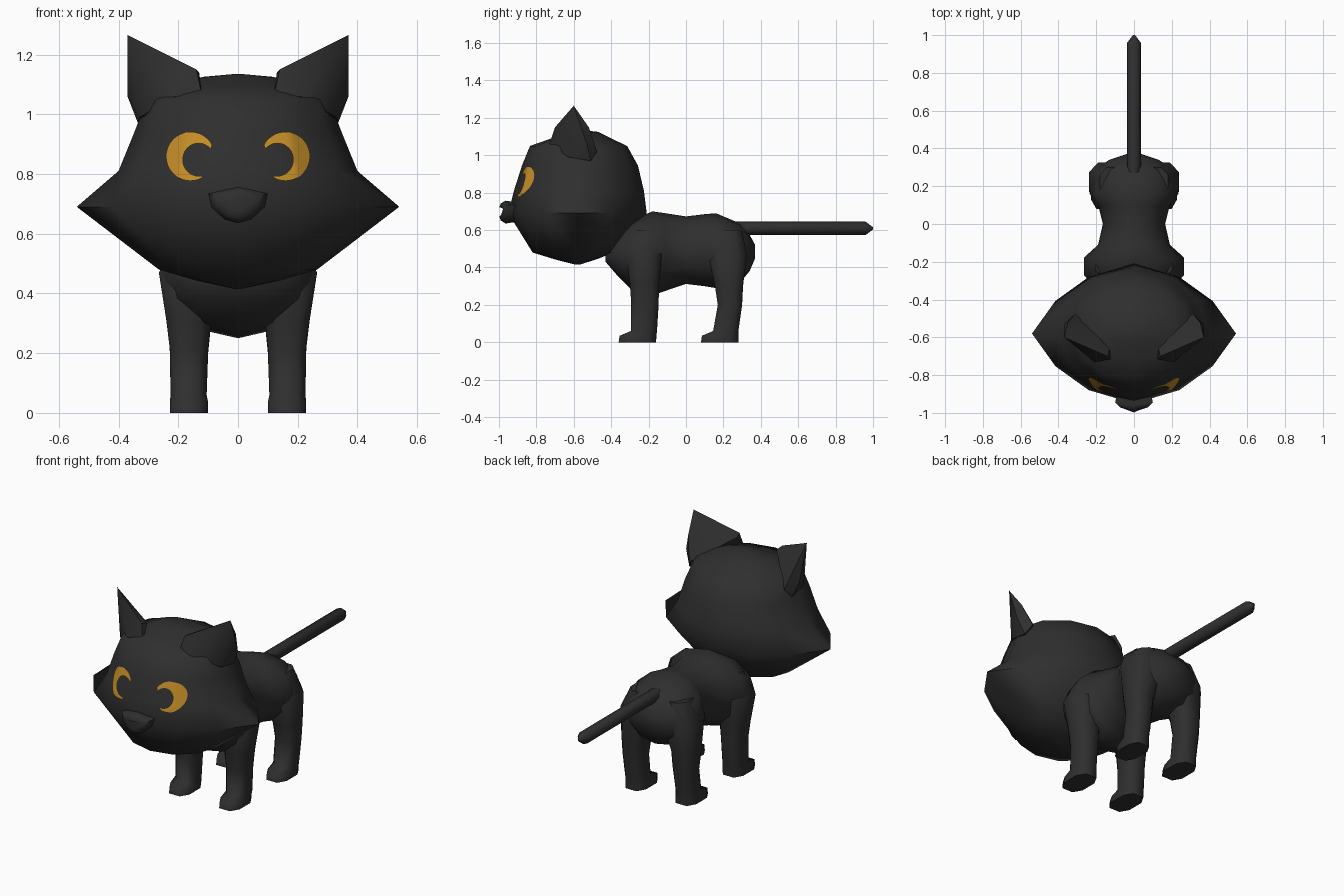
import bpy, bmesh, math
from mathutils import Vector
from mathutils.bvhtree import BVHTree

if "Cube" in bpy.data.objects:
    bpy.data.objects.remove(bpy.data.objects["Cube"])


def material(name, rgb):
    m = bpy.data.materials.new(name)
    m.diffuse_color = (*rgb, 1)
    m.use_nodes = True
    m.node_tree.nodes["Principled BSDF"].inputs["Base Color"].default_value = m.diffuse_color
    return m


FUR = material("charcoal fur", (0.028, 0.028, 0.028))
AMBER = material("amber eye", (0.56, 0.27, 0.02))


def finish(name, bm, mat, mirror=False, angle=60, closed=True):
    if closed:
        bmesh.ops.recalc_face_normals(bm, faces=bm.faces)
    me = bpy.data.meshes.new(name)
    bm.to_mesh(me)
    bm.free()
    me.materials.append(mat)
    ob = bpy.data.objects.new(name, me)
    bpy.context.collection.objects.link(ob)
    if mirror:
        mod = ob.modifiers.new("mirror", 'MIRROR')
        mod.use_mirror_merge = False
    bpy.ops.object.select_all(action='DESELECT')
    ob.select_set(True)
    bpy.context.view_layer.objects.active = ob
    bpy.ops.object.shade_smooth_by_angle(angle=math.radians(angle))
    return ob


def loft(name, rings, mat=FUR, mirror=False, angle=60):
    """Skin a list of closed rings and cap both ends."""
    bm = bmesh.new()
    vs = [[bm.verts.new(p) for p in r] for r in rings]
    n = len(rings[0])
    for a, b in zip(vs, vs[1:]):
        for i in range(n):
            j = (i + 1) % n
            bm.faces.new((a[i], a[j], b[j], b[i]))
    bm.faces.new(vs[0])
    bm.faces.new(vs[-1])
    return finish(name, bm, mat, mirror, angle)


# Head: stacked 12-sided rings, angular at the cheeks (z, half width, front, back, roundness)
HEAD = [(0.415, 0.01, -0.59, -0.57, 1), (0.443, 0.14, -0.70, -0.48, 1),
        (0.48, 0.265, -0.82, -0.385, 1), (0.69, 0.54, -0.95, -0.21, 0),
        (0.81, 0.40, -0.92, -0.225, 0.8), (0.945, 0.345, -0.877, -0.257, 1),
        (1.05, 0.305, -0.834, -0.315, 1), (1.09, 0.21, -0.72, -0.40, 1),
        (1.125, 0.12, -0.64, -0.47, 1), (1.135, 0.01, -0.58, -0.56, 1)]


def head_ring(z, w, yf, yb, r):
    cy = (yf + yb) / 2
    if w > 0.2:
        cy = -0.58
    pts = []
    for i in range(12):
        a = math.tau * i / 12
        s, c = math.sin(a), math.cos(a)
        k = 1 - 0.11 * (1 - r) * (abs(s * c) > 0.1)
        d = (yb - cy) if c > 0 else (cy - yf)
        pts.append((w * s * k, cy + d * c * (1 - (1 - k) * 0.6), z))
    return pts


head = loft("head", [head_ring(*r) for r in HEAD], angle=70)

# Eyes: thin crescents laid on the face
face = BVHTree.FromPolygons([v.co for v in head.data.vertices],
                            [p.vertices for p in head.data.polygons])


def on_face(x, z):
    hit = face.ray_cast(Vector((x, -2, z)), Vector((0, 1, 0)))[0]
    return (x, hit.y - 0.006, z)


bm = bmesh.new()
rows = []
for i in range(29):
    t = i / 28
    ao = math.radians(152 + (-118 - 152) * t)
    ai = math.radians(140 + (-104 - 140) * t)
    outer = Vector((0.159 + 0.082 * math.cos(ao), 0.859 + 0.082 * math.sin(ao)))
    inner = Vector((0.132 + 0.053 * math.cos(ai), 0.848 + 0.055 * math.sin(ai)))
    rows.append([bm.verts.new(on_face(*inner.lerp(outer, k / 4))) for k in range(5)])
for a, b in zip(rows, rows[1:]):
    for k in range(4):
        bm.faces.new((a[k], b[k], b[k + 1], a[k + 1]))
bm.normal_update()
if sum(f.normal.y for f in bm.faces) > 0:
    bmesh.ops.reverse_faces(bm, faces=bm.faces)
finish("crescent_eye", bm, AMBER, mirror=True, closed=False)

# Nose: shield outline lofted forward
SHIELD = [(0, 0.757), (0.1, 0.735), (0.09, 0.69), (0.045, 0.648),
          (0, 0.635), (-0.045, 0.648), (-0.09, 0.69), (-0.1, 0.735)]
loft("nose", [[(x * s, y + abs(x) * 0.2, 0.7 + (z - 0.7) * s) for x, z in SHIELD]
              for y, s in ((-0.90, 0.85), (-0.965, 1.0), (-0.99, 0.75), (-0.998, 0.4))])

# Ears: chunky tilted wedges
bm = bmesh.new()
for p in [(0.37, -0.60, 1.265), (0.14, -0.70, 1.15), (0.13, -0.66, 1.14),
          (0.12, -0.72, 1.06), (0.21, -0.73, 1.06), (0.33, -0.63, 0.99),
          (0.37, -0.53, 1.06), (0.335, -0.51, 0.97), (0.31, -0.475, 1.02),
          (0.35, -0.52, 1.15)]:
    bm.verts.new(p)
bmesh.ops.convex_hull(bm, input=bm.verts)
finish("ear", bm, FUR, mirror=True, angle=40)

# Body: upright rings along y (y, half width, bottom, top)
BODY = [(-0.43, 0.05, 0.43, 0.49), (-0.37, 0.18, 0.36, 0.56),
        (-0.29, 0.25, 0.28, 0.65), (-0.18, 0.262, 0.25, 0.70),
        (-0.11, 0.19, 0.275, 0.69), (0, 0.165, 0.312, 0.673),
        (0.10, 0.19, 0.30, 0.685), (0.16, 0.235, 0.29, 0.69),
        (0.29, 0.21, 0.32, 0.635), (0.34, 0.13, 0.38, 0.575),
        (0.37, 0.04, 0.45, 0.52)]
loft("body", [[(w * math.sin(math.tau * i / 12), y,
                (b + t) / 2 + (t - b) / 2 * math.cos(math.tau * i / 12))
               for i in range(12)] for y, w, b, t in BODY], angle=70)


# Legs: chamfered boxes lofted upward (z, inner x, outer x, front y, back y)
def leg_ring(z, x0, x1, y0, y1):
    cx, cy, hx, hy = (x0 + x1) / 2, (y0 + y1) / 2, (x1 - x0) / 2, (y1 - y0) / 2
    out = [(1, .5), (.55, 1), (-.55, 1), (-1, .5), (-1, -.5), (-.55, -1), (.55, -1), (1, -.5)]
    return [(cx + hx * u, cy + hy * v, z) for u, v in out]


FRONT = [(0, 0.10, 0.228, -0.36, -0.16), (0.035, 0.10, 0.228, -0.355, -0.158),
         (0.06, 0.105, 0.226, -0.295, -0.155), (0.21, 0.10, 0.228, -0.293, -0.146),
         (0.31, 0.09, 0.24, -0.30, -0.145), (0.47, 0.03, 0.265, -0.32, -0.13),
         (0.60, 0.02, 0.20, -0.28, -0.15)]
REAR = [(0, 0.10, 0.228, 0.08, 0.28), (0.035, 0.10, 0.228, 0.085, 0.28),
        (0.06, 0.105, 0.226, 0.145, 0.28), (0.20, 0.10, 0.228, 0.17, 0.30),
        (0.30, 0.09, 0.235, 0.155, 0.305), (0.47, 0.03, 0.238, 0.12, 0.325),
        (0.60, 0.02, 0.18, 0.14, 0.30)]
for name, rings in (("front_leg", FRONT), ("rear_leg", REAR)):
    loft(name, [leg_ring(*r) for r in rings], mirror=True)

# Tail: straight rod with a blunt point
loft("tail", [[(r * math.cos(math.tau * i / 8), y, 0.609 + r * math.sin(math.tau * i / 8))
               for i in range(8)] for y, r in ((0.25, 0.036), (0.96, 0.036), (1.0, 0.006))],
     angle=50)
